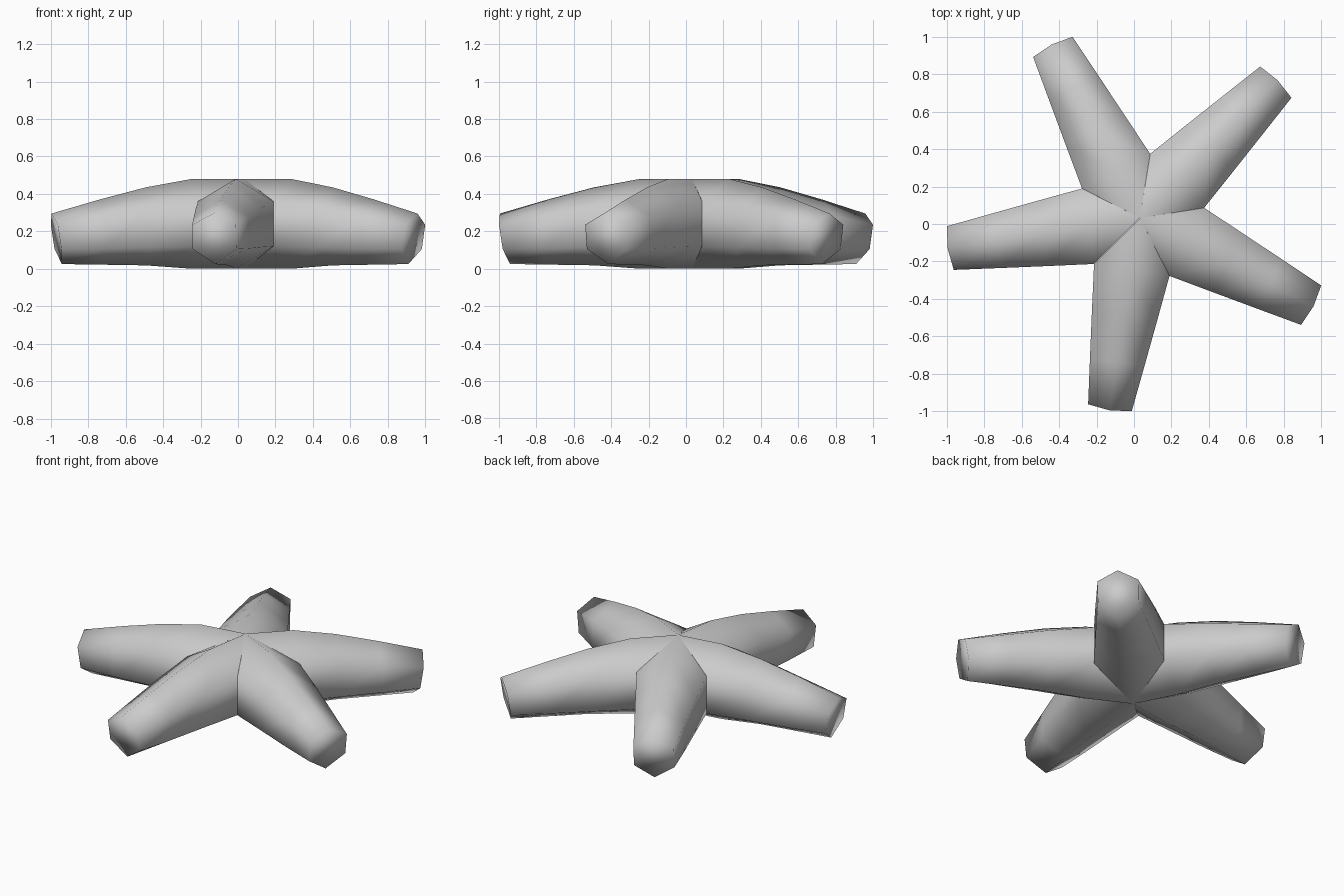
import bpy, bmesh, math

if "Cube" in bpy.data.objects:
    bpy.data.objects.remove(bpy.data.objects["Cube"])

CENTRE = 0.032
# Hexagonal rings along one arm:
# (radius at top, upper side, lower side, bottom), half width, (heights in same order)
RINGS = [
    ((0.28, 0.281, 0.281, 0.28), 0.204, (0.48, 0.36, 0.12, 0.0)),
    ((0.53, 0.53, 0.53, 0.53), 0.176, (0.435, 0.325, 0.115, 0.018)),
    ((0.78, 0.78, 0.78, 0.78), 0.147, (0.37, 0.28, 0.108, 0.022)),
    ((1.04, 1.026, 1.006, 0.985), 0.118, (0.295, 0.235, 0.105, 0.025)),
]


def make_arm(index):
    bm = bmesh.new()
    # Hub axis shared by all arms
    hub_top = bm.verts.new((0, 0, 0.48))
    hub_bottom = bm.verts.new((0, 0, 0.0))
    rings = []
    for (rt, ru, rl, rb), w, (zt, zu, zl, zb) in RINGS:
        points = [(rt, 0, zt), (ru, w, zu), (rl, w, zl),
                  (rb, 0, zb), (rl, -w, zl), (ru, -w, zu)]
        rings.append([bm.verts.new(p) for p in points])
    # Root wedge, top and bottom
    a = rings[0]
    bm.faces.new((hub_top, a[0], a[1]))
    bm.faces.new((hub_top, a[5], a[0]))
    bm.faces.new((hub_bottom, a[2], a[3]))
    bm.faces.new((hub_bottom, a[3], a[4]))
    # Arm sides
    for a, b in zip(rings, rings[1:]):
        for i in range(6):
            j = (i + 1) % 6
            bm.faces.new((a[i], b[i], b[j], a[j]))
    # Blunt tip
    bm.faces.new(rings[-1])
    bmesh.ops.recalc_face_normals(bm, faces=bm.faces)
    tip = max(bm.faces, key=lambda f: f.calc_center_median().x)
    if tip.normal.x < 0:
        bmesh.ops.reverse_faces(bm, faces=bm.faces)
    for f in bm.faces:
        f.smooth = True
    mesh = bpy.data.meshes.new("arm_%d" % (index + 1))
    bm.to_mesh(mesh)
    bm.free()
    obj = bpy.data.objects.new("arm_%d" % (index + 1), mesh)
    obj.location = (CENTRE, CENTRE, 0)
    obj.rotation_euler.z = math.radians(45 + 72 * index)
    bpy.context.collection.objects.link(obj)


# Five arms around the centre
for k in range(5):
    make_arm(k)
